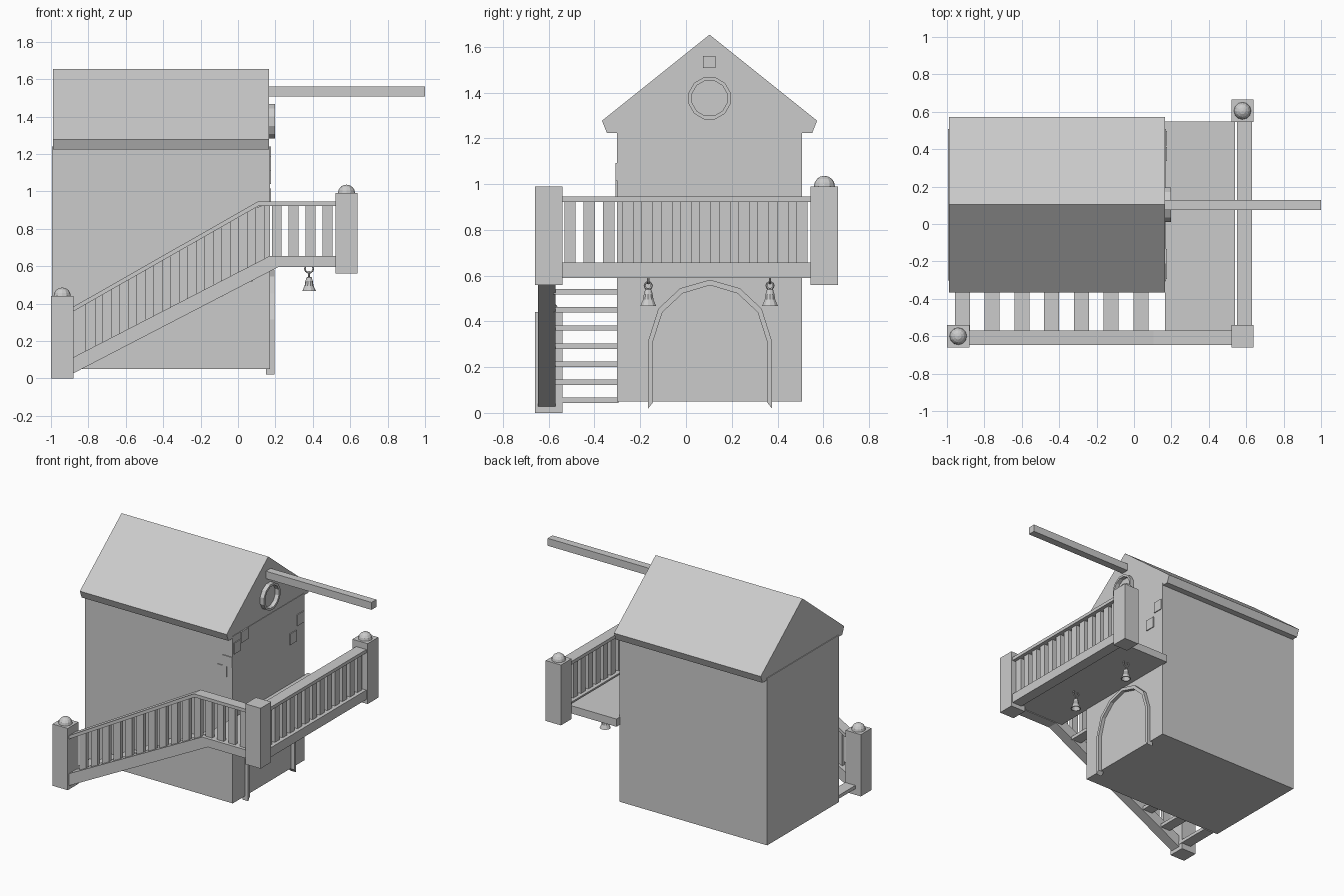
import bpy, bmesh, math
from mathutils import Matrix, Vector

if "Cube" in bpy.data.objects:
    bpy.data.objects.remove(bpy.data.objects["Cube"])


def finish(name, bm):
    bmesh.ops.recalc_face_normals(bm, faces=bm.faces)
    me = bpy.data.meshes.new(name)
    bm.to_mesh(me)
    bm.free()
    ob = bpy.data.objects.new(name, me)
    bpy.context.collection.objects.link(ob)
    return ob


def box(name, x0, x1, y0, y1, z0, z1):
    bm = bmesh.new()
    m = Matrix.Translation(((x0 + x1) / 2, (y0 + y1) / 2, (z0 + z1) / 2))
    m = m @ Matrix.Diagonal((x1 - x0, y1 - y0, z1 - z0, 1))
    bmesh.ops.create_cube(bm, size=1, matrix=m)
    return finish(name, bm)


def prism(name, profile, axis, a, b):
    """Extrude a (y, z) profile along x or an (x, z) profile along y."""
    bm = bmesh.new()
    at = (lambda p, q, d: (d, p, q)) if axis == 'x' else (lambda p, q, d: (p, d, q))
    f = bm.faces.new([bm.verts.new(at(p, q, a)) for p, q in profile])
    r = bmesh.ops.extrude_face_region(bm, geom=[f])
    vs = [v for v in r['geom'] if isinstance(v, bmesh.types.BMVert)]
    bmesh.ops.translate(bm, verts=vs, vec=Vector(at(0, 0, b - a)))
    return finish(name, bm)


def band(name, outer, inner, x0, x1, closed):
    """Frame between two (y, z) outlines, extruded along x."""
    bm = bmesh.new()
    rows = [[bm.verts.new((x, y, z)) for y, z in line]
            for line, x in ((outer, x0), (outer, x1), (inner, x1), (inner, x0))]
    n = len(outer)
    for i in range(n if closed else n - 1):
        j = (i + 1) % n
        for k in range(4):
            a, b = rows[k], rows[(k + 1) % 4]
            bm.faces.new((a[i], a[j], b[j], b[i]))
    if not closed:
        for i in (0, -1):
            bm.faces.new([r[i] for r in rows])
    return finish(name, bm)


def lathe(name, profile, loc, steps=12):
    bm = bmesh.new()
    vs = [bm.verts.new((r, 0, z)) for r, z in profile]
    es = [bm.edges.new(p) for p in zip(vs, vs[1:])]
    bmesh.ops.spin(bm, geom=vs + es, cent=(0, 0, 0), axis=(0, 0, 1),
                   angle=2 * math.pi, steps=steps)
    bmesh.ops.remove_doubles(bm, verts=bm.verts, dist=1e-4)
    ob = finish(name, bm)
    ob.location = loc
    return ob


# house body and solid gable roof
box("house_walls", -0.995, 0.17, -0.302, 0.507, 0.05, 1.24)
prism("roof", [(0.103, 1.653), (0.573, 1.277), (0.552, 1.224),
               (-0.346, 1.224), (-0.367, 1.277)], 'x', -0.99, 0.167)

# hoist beam and round window frame
box("roof_beam", 0.1, 1.0, 0.075, 0.129, 1.507, 1.56)
def ring(r):
    return [(0.103 + r * math.sin(math.tau * (i + .5) / 12),
             1.375 + r * math.cos(math.tau * (i + .5) / 12)) for i in range(12)]
band("window_frame", ring(0.095), ring(0.079), 0.15, 0.197, True)

# arched door frame
half_out = [(-0.27, 0.02), (-0.27, 0.315), (-0.226, 0.455), (-0.13, 0.545), (0, 0.582)]
half_in = [(-0.25, 0.045), (-0.25, 0.31), (-0.208, 0.44), (-0.12, 0.522), (0, 0.558)]
def arch(h):
    return [(0.105 + y, z) for y, z in h] + [(0.105 - y, z) for y, z in h[-2::-1]]
band("door_frame", arch(half_out), arch(half_in), 0.15, 0.195, False)

# raised stones on gable and front wall
for y, z in [(-0.293, 1.11), (-0.21, 1.16), (0.42, 1.04), (0.337, 0.935)]:
    box("gable_stone", 0.16, 0.176, y, y + 0.076, z, z + 0.079)
for x, z in [(0.092, 1.015), (0.05, 0.94)]:
    box("front_stone", x, x + 0.076, -0.308, -0.29, z, z + 0.076)

# posts with domed caps
for x, y, z0, z1, cap in [(-0.94, -0.6, 0.0, 0.44, True), (0.58, -0.6, 0.56, 0.99, False),
                          (0.58, 0.605, 0.56, 0.99, True)]:
    box("post", x - 0.06, x + 0.06, y - 0.06, y + 0.06, z0, z1)
    if cap:
        dome = [(0.046 * math.cos(t), 0.046 * math.sin(t))
                for t in [math.pi / 2 * i / 4 for i in range(-1, 5)]]
        lathe("post_cap", dome, (x, y, z1))

# balcony floor, fascia and rail on its long side
box("balcony_floor", 0.165, 0.54, -0.575, 0.547, 0.6, 0.655)
box("balcony_fascia", 0.55, 0.63, -0.55, 0.55, 0.59, 0.657)
box("balcony_rail", 0.55, 0.63, -0.55, 0.55, 0.922, 0.946)
for i in range(13):
    y = -0.507 + i * 0.0845
    box("balcony_baluster", 0.575, 0.605, y - 0.025, y + 0.025, 0.65, 0.925)

# stair stringer and hand rail, both levelling out along the balcony
prism("stair_stringer", [(-0.89, 0.108), (0.17, 0.655), (0.53, 0.655),
                         (0.53, 0.595), (0.215, 0.595), (-0.89, 0.022)], 'y', -0.647, -0.57)
prism("stair_rail", [(-0.89, 0.378), (0.105, 0.945), (0.53, 0.945),
                     (0.53, 0.922), (0.11, 0.922), (-0.89, 0.353)], 'y', -0.647, -0.57)
def low(x):
    return min(0.65, 0.108 + (x + 0.89) * 0.516 - 0.005)
def high(x):
    return min(0.925, 0.355 + (x + 0.89) * 0.569)
for i in range(15):
    a = -0.815 + i * 0.0905
    b = a + 0.052
    prism("stair_baluster", [(a, low(a)), (b, low(b)), (b, high(b)), (a, high(a))],
          'y', -0.623, -0.594)

# stair treads
for i in range(7):
    x, z = -0.957 + i * 0.159, 0.043 + i * 0.079
    box("stair_tread", x, x + 0.08, -0.58, -0.295, z, z + 0.024)

# hanging bells with rings
bell = [(0, 0.545), (0.014, 0.54), (0.02, 0.52), (0.024, 0.495), (0.036, 0.468),
        (0.03, 0.468), (0.019, 0.495), (0, 0.525)]
for y in (-0.165, 0.367):
    lathe("bell", bell, (0.38, y, 0), 10)
    for z, r, turn in ((0.587, 0.022, 0), (0.556, 0.015, math.pi / 2)):
        bpy.ops.mesh.primitive_torus_add(major_segments=10, minor_segments=5, major_radius=r,
                                         minor_radius=0.005, location=(0.38, y, z),
                                         rotation=(math.pi / 2, 0, turn))
        bpy.context.object.name = "bell_ring"
